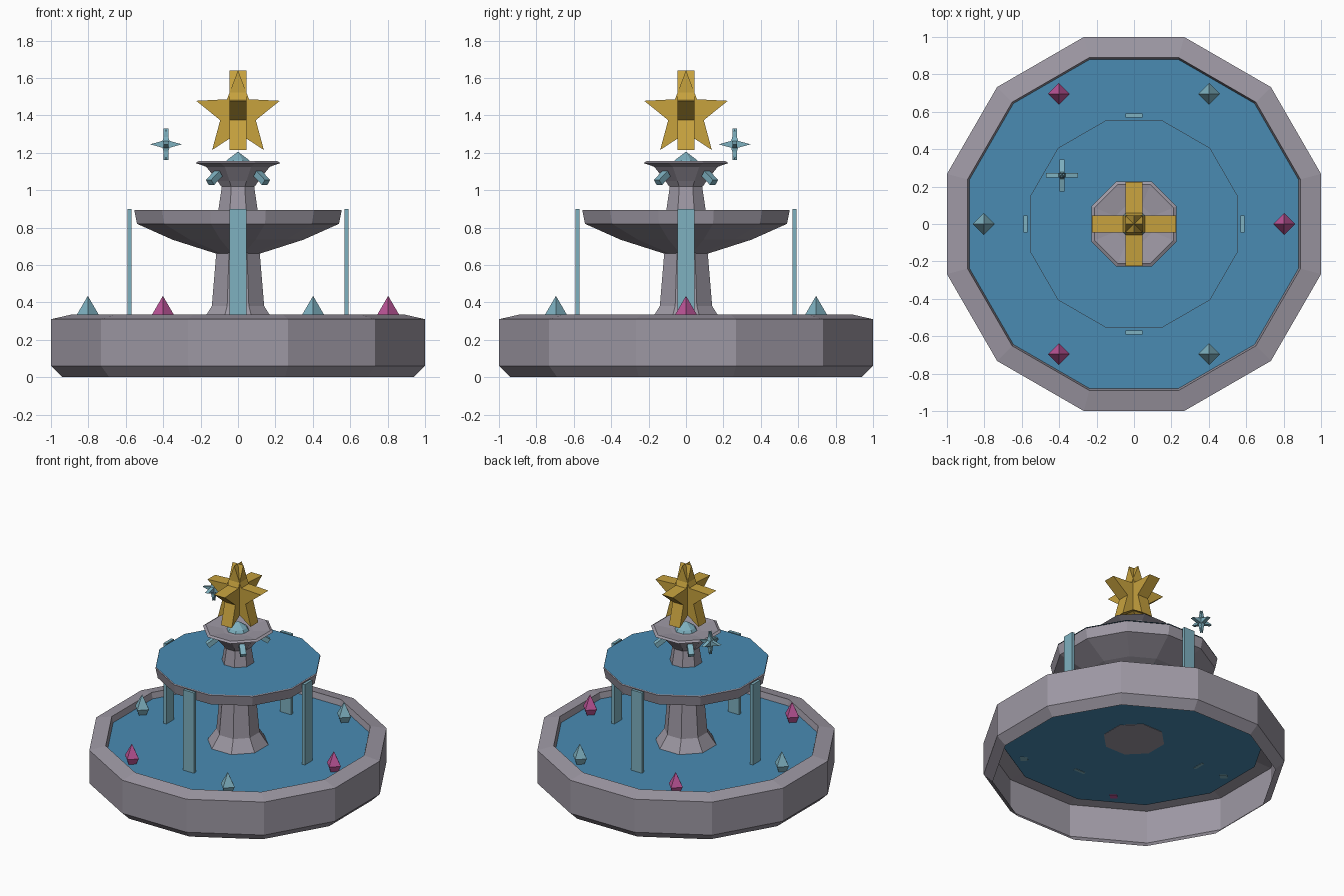
import bpy, bmesh
from math import pi, cos, sin, radians
from mathutils import Matrix, Vector

cube = bpy.data.objects.get("Cube")
if cube:
    bpy.data.objects.remove(cube, do_unlink=True)


def material(name, rgb):
    m = bpy.data.materials.new(name)
    m.use_nodes = True
    color = (*rgb, 1)
    m.diffuse_color = color
    node = next(n for n in m.node_tree.nodes if n.type == 'BSDF_PRINCIPLED')
    node.inputs["Base Color"].default_value = color
    node.inputs["Roughness"].default_value = 0.8
    return m


stone = material("grey stone", (0.34, 0.315, 0.37))
water = material("deep water", (0.067, 0.26, 0.45))
spray = material("pale water", (0.21, 0.44, 0.53))
gold = material("gold", (0.57, 0.36, 0.048))
pink = material("pink crystal", (0.5, 0.09, 0.31))


def finish(name, bm, mat, matrix=Matrix()):
    bmesh.ops.recalc_face_normals(bm, faces=bm.faces)
    bm.transform(matrix)
    mesh = bpy.data.meshes.new(name)
    bm.to_mesh(mesh)
    bm.free()
    mesh.materials.append(mat)
    ob = bpy.data.objects.new(name, mesh)
    bpy.context.collection.objects.link(ob)
    return ob


def lathe(name, sides, profile, mat, caps=True, at=(0, 0, 0), turn=0.5):
    """Faceted turned shape; profile radii are measured to the flats."""
    bm = bmesh.new()
    rings = []
    for r, z in profile:
        r /= cos(pi / sides) if turn else 1
        rings.append([bm.verts.new((r * cos(a), r * sin(a), z)) for a in
                      ((i + turn) * 2 * pi / sides for i in range(sides))])
    for low, high in zip(rings, rings[1:]):
        for i in range(sides):
            j = (i + 1) % sides
            bm.faces.new((low[i], low[j], high[j], high[i]))
    if caps:
        bm.faces.new(rings[0][::-1])
        bm.faces.new(rings[-1])
    bmesh.ops.remove_doubles(bm, verts=bm.verts, dist=0.0001)
    return finish(name, bm, mat, Matrix.Translation(at))


def disc(name, sides, radius, z, mat):
    bm = bmesh.new()
    bmesh.ops.create_circle(bm, cap_ends=True, segments=sides,
                            radius=radius / cos(pi / sides),
                            matrix=Matrix.Rotation(pi / sides, 4, 'Z'))
    return finish(name, bm, mat, Matrix.Translation((0, 0, z)))


def box(name, size, mat, matrix):
    bm = bmesh.new()
    bmesh.ops.create_cube(bm, size=1, matrix=Matrix.Diagonal((*size, 1)))
    return finish(name, bm, mat, matrix)


def crossed_star(name, points, outer, inner, thick, at, mat):
    """Two flat extruded stars crossing at a right angle."""
    for part, angle in (("front", 0), ("side", pi / 2)):
        bm = bmesh.new()
        outline = []
        for i in range(points * 2):
            a = pi / 2 + i * pi / points
            r = inner if i % 2 else outer
            outline.append(bm.verts.new((r * cos(a), -thick / 2, r * sin(a))))
        face = bm.faces.new(outline)
        new = bmesh.ops.extrude_face_region(bm, geom=[face])["geom"]
        bmesh.ops.translate(bm, vec=(0, thick, 0),
                            verts=[v for v in new if isinstance(v, bmesh.types.BMVert)])
        finish(f"{name}_{part}", bm, mat,
               Matrix.Translation(at) @ Matrix.Rotation(angle, 4, 'Z'))


# Lower basin, an open shell around its pool
lathe("basin_wall", 12, [(0.94, 0), (1, 0.06), (1, 0.31), (0.89, 0.335), (0.88, 0.288)],
      stone, caps=False)
disc("basin_water", 12, 0.882, 0.29, water)

# Column, middle bowl and upper column
lathe("lower_column", 8, [(0.2, 0.285), (0.14, 0.38), (0.115, 0.68)], stone)
lathe("middle_bowl", 12, [(0.115, 0.66), (0.35, 0.735), (0.54, 0.82), (0.555, 0.895)], stone)
disc("middle_water", 12, 0.553, 0.902, water)
lathe("upper_column", 8, [(0.107, 0.88), (0.085, 1.03)], stone)

# Top bowl with a small bubbling jet
lathe("top_bowl", 8, [(0.09, 1.02), (0.11, 1.05), (0.17, 1.125), (0.228, 1.145),
                      (0.21, 1.155), (0.1, 1.14)], stone)
lathe("top_jet", 8, [(0.075, 1.135), (0.06, 1.16), (0.001, 1.205)], spray)

# Spouts on the diagonals, tilted outward and down
for i in range(4):
    turn = Matrix.Rotation(pi / 4 + i * pi / 2, 4, 'Z')
    box(f"spout_{i + 1}", (0.08, 0.04, 0.035), spray,
        turn @ Matrix.Translation((0.18, 0, 1.065)) @ Matrix.Rotation(radians(37), 4, 'Y'))

# Falling sheets of water around the middle bowl
for i in range(4):
    box(f"falling_water_{i + 1}", (0.022, 0.09, 0.61), spray,
        Matrix.Rotation(i * pi / 2, 4, 'Z') @ Matrix.Translation((0.58, 0, 0.593)))

# Crystals alternating in colour around the pool
for i in range(6):
    a = i * pi / 3
    lathe(f"crystal_{i + 1}", 4, [(0.035, 0.288), (0.058, 0.335), (0.001, 0.433)],
          spray if i % 2 else pink, at=(0.803 * cos(a), 0.803 * sin(a), 0), turn=0)

# Gold star on top and a floating sparkle
crossed_star("gold_star", 5, 0.235, 0.1, 0.09, Vector((0, 0, 1.405)), gold)
crossed_star("sparkle", 4, 0.085, 0.026, 0.025, Vector((-0.385, 0.26, 1.245)), spray)
